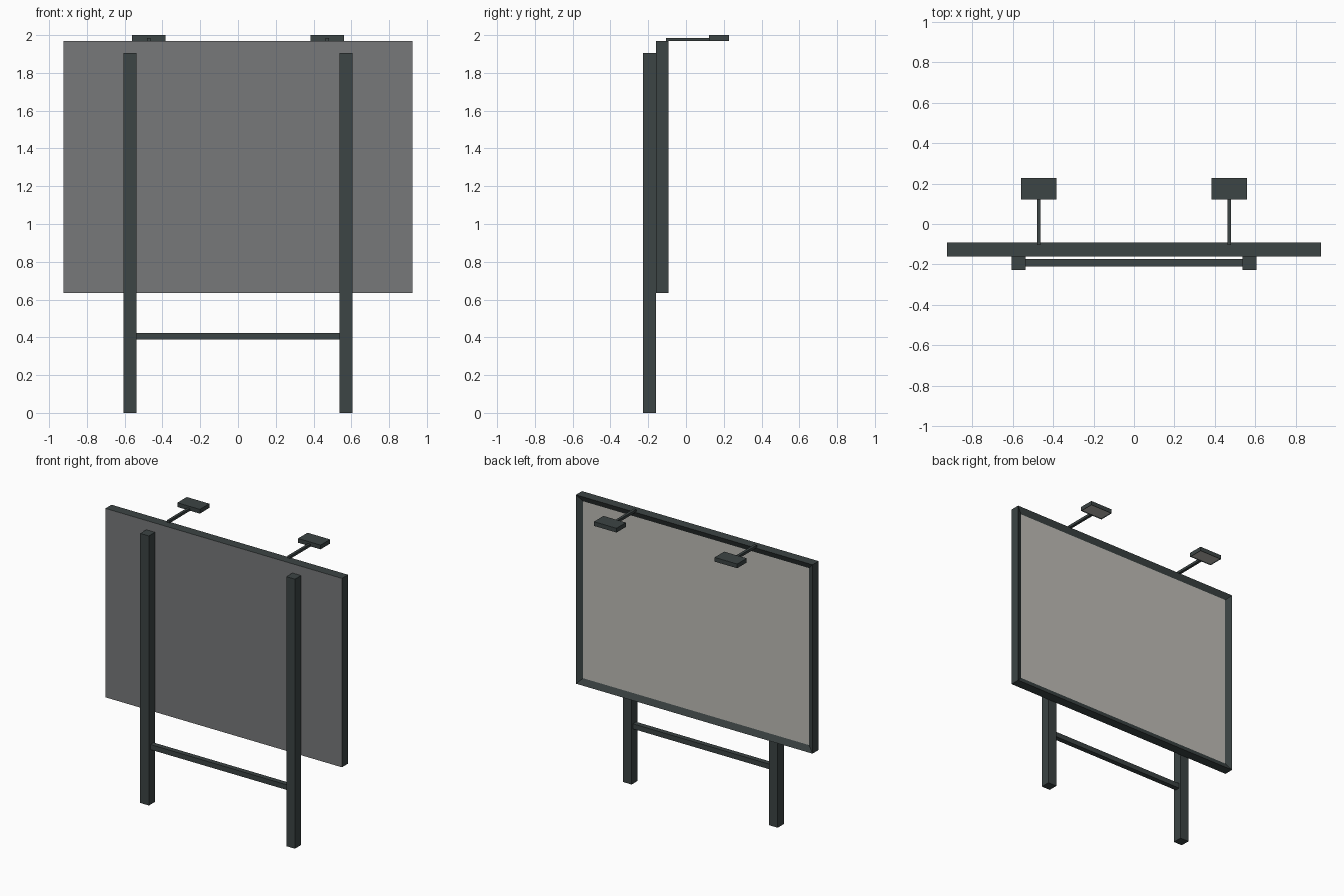
import bpy
import bmesh

if "Cube" in bpy.data.objects:
    bpy.data.objects.remove(bpy.data.objects["Cube"])


def material(name, rgb):
    m = bpy.data.materials.new(name)
    m.diffuse_color = (*rgb, 1.0)
    m.use_nodes = True
    m.node_tree.nodes["Principled BSDF"].inputs["Base Color"].default_value = m.diffuse_color
    return m


dark = material("dark steel", (0.045, 0.058, 0.058))
grey = material("grey backing", (0.185, 0.19, 0.195))
pale = material("pale panel", (0.52, 0.505, 0.47))


def box(name, lo, hi, mats=(dark,)):
    """Box between two opposite corners."""
    bm = bmesh.new()
    bmesh.ops.create_cube(bm, size=1)
    for v in bm.verts:
        v.co = [(lo[i] + hi[i]) / 2 + v.co[i] * (hi[i] - lo[i]) for i in range(3)]
    return finish(name, bm, mats)


def finish(name, bm, mats):
    mesh = bpy.data.meshes.new(name)
    bm.to_mesh(mesh)
    bm.free()
    for m in mats:
        mesh.materials.append(m)
    obj = bpy.data.objects.new(name, mesh)
    bpy.context.collection.objects.link(obj)
    return obj


def inset_face(obj, normal, border, depth, index):
    """Sink a panel into the face pointing along normal and recolour it."""
    bm = bmesh.new()
    bm.from_mesh(obj.data)
    bm.normal_update()
    face = next(f for f in bm.faces if f.normal[normal[0]] * normal[1] > 0.9)
    bmesh.ops.inset_region(bm, faces=[face], thickness=border, use_even_offset=True)
    for v in face.verts:
        v.co[normal[0]] -= normal[1] * depth
    face.material_index = index
    bm.to_mesh(obj.data)
    bm.free()


# Display board: grey on the post side, recessed pale panel on the other
board = box("display_board", (-0.925, -0.16, 0.635), (0.925, -0.092, 1.97),
            (dark, pale, grey))
inset_face(board, (1, 1), 0.042, 0.02, 1)
for p in board.data.polygons:
    if p.normal.y < -0.9:
        p.material_index = 2

# Brace between the posts
box("cross_brace", (-0.54, -0.21, 0.388), (0.54, -0.174, 0.424))

# Posts and lamps on both sides
for side, s in (("left", -1), ("right", 1)):
    def pair(name, x0, x1, y0, y1, z0, z1, mats=(dark,)):
        a, b = sorted((s * x0, s * x1))
        return box(f"{side}_{name}", (a, y0, z0), (b, y1, z1), mats)

    pair("post", 0.537, 0.605, -0.228, -0.16, 0, 1.905)
    pair("lamp_arm", 0.462, 0.481, -0.105, 0.125, 1.968, 1.986)
    lamp = pair("lamp_head", 0.384, 0.56, 0.122, 0.228, 1.97, 2.0, (dark, pale))
    inset_face(lamp, (2, -1), 0.007, 0.004, 1)
